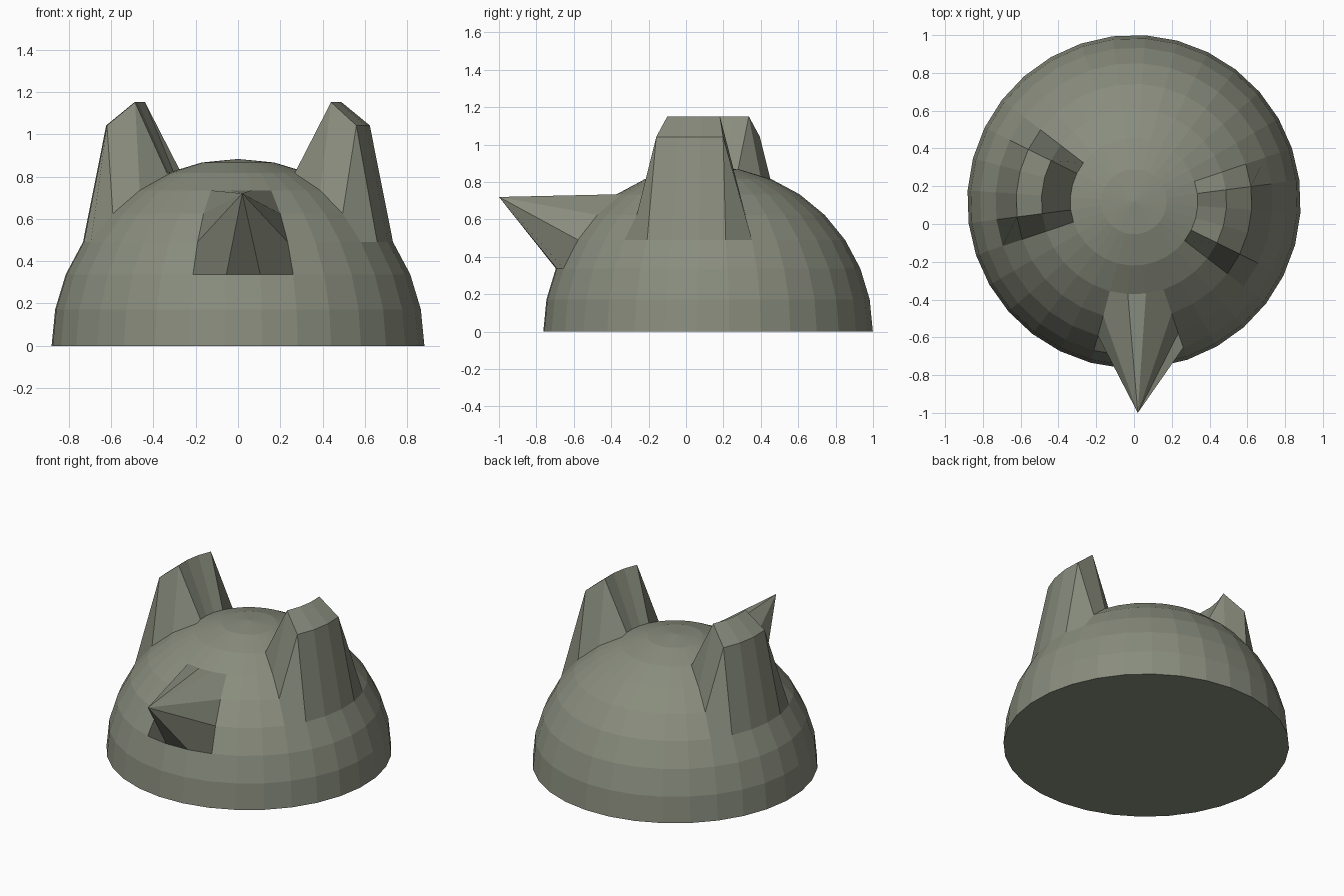
import bpy, bmesh
from math import radians, sin, cos
from mathutils import Matrix, Vector

if "Cube" in bpy.data.objects:
    bpy.data.objects.remove(bpy.data.objects["Cube"])

R, CY, SEG, RINGS = 0.883, 0.118, 32, 16
STEP = 360 / SEG
PHASE = 7.4            # spin of the sphere's segments

# Low-poly dome: upper half of a sphere
bm = bmesh.new()
bmesh.ops.create_uvsphere(bm, u_segments=SEG, v_segments=RINGS, radius=R)
bmesh.ops.delete(bm, geom=[v for v in bm.verts if v.co.z < -0.01], context='VERTS')
bmesh.ops.rotate(bm, verts=bm.verts, matrix=Matrix.Rotation(radians(PHASE), 3, 'Z'))


def grid_vert(ring, col):
    """Vertex at a latitude ring and a segment column counted from +x."""
    lat, lon = radians(ring * 180 / RINGS), radians(PHASE + col * STEP)
    p = Vector((R * cos(lat) * cos(lon), R * cos(lat) * sin(lon), R * sin(lat)))
    return min(bm.verts, key=lambda v: (v.co - p).length)


# Ears: two patches of the dome pulled straight up, opposite each other
ears = [grid_vert(r, c + turn) for turn in (0, SEG // 2)
        for r in (4, 5) for c in range(-3, 1)]
# Snout: four front vertices drawn to one point
snout = [grid_vert(r, c) for r in (3, 4) for c in (-9, -8)]
for v in ears:
    v.co.z += 0.417
bmesh.ops.pointmerge(bm, verts=snout, merge_co=Vector((0.02, -1.0 - CY, 0.72)))

# Flat base
bmesh.ops.holes_fill(bm, edges=[e for e in bm.edges if e.is_boundary], sides=0)
bmesh.ops.recalc_face_normals(bm, faces=bm.faces)
bmesh.ops.translate(bm, verts=bm.verts, vec=(0, CY, 0))

mesh = bpy.data.meshes.new("eared_dome")
bm.to_mesh(mesh)
bm.free()

# Dark olive grey colour
olive = bpy.data.materials.new("olive_grey")
olive.diffuse_color = (0.25, 0.265, 0.205, 1)
olive.use_nodes = True
olive.node_tree.nodes["Principled BSDF"].inputs["Base Color"].default_value = olive.diffuse_color
mesh.materials.append(olive)
bpy.context.collection.objects.link(bpy.data.objects.new("eared_dome", mesh))
